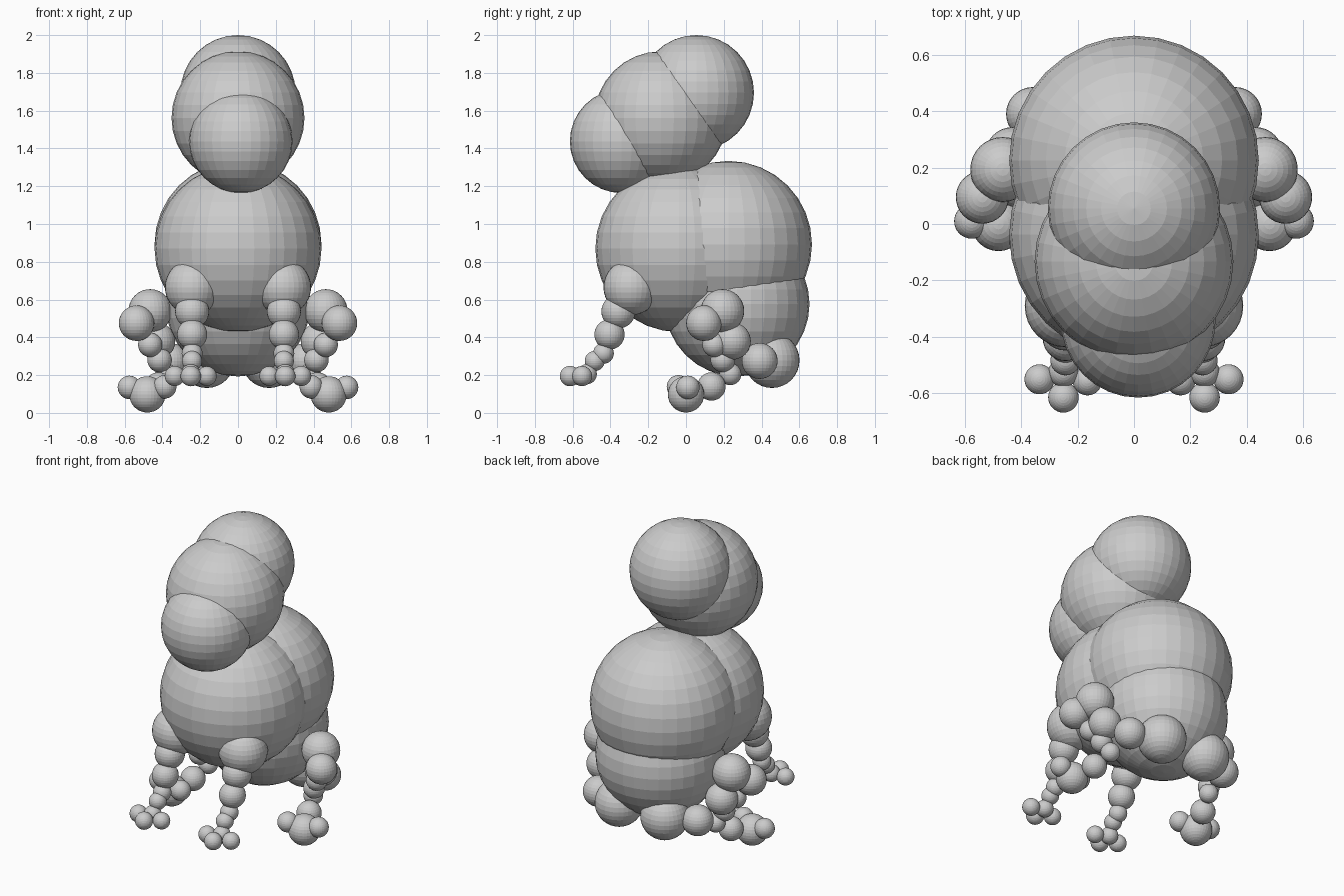
import bpy, bmesh
from mathutils import Matrix


def balls(name, spheres, side=1):
    """One object made of overlapping flat-faced spheres (x, y, z, radius)."""
    bm = bmesh.new()
    for x, y, z, r in spheres:
        bmesh.ops.create_uvsphere(bm, u_segments=32, v_segments=16, radius=r,
                                  matrix=Matrix.Translation((x * side, y, z)))
    mesh = bpy.data.meshes.new(name)
    bm.to_mesh(mesh)
    bm.free()
    ob = bpy.data.objects.new(name, mesh)
    bpy.context.collection.objects.link(ob)
    return ob


# Head, from crown to muzzle
balls("crown", [(0, 0.055, 1.695, 0.305)])
balls("head", [(0, -0.133, 1.562, 0.352)])
balls("muzzle", [(0.015, -0.341, 1.438, 0.274)])

# Body
balls("chest", [(0, -0.038, 0.87, 0.442)])
balls("back", [(0, 0.225, 0.892, 0.442)])
balls("belly", [(0, 0.27, 0.577, 0.384)])

# Limb chains, described for the +x side
front_leg = [
    (0.24, -0.29, 0.665, 0.147),    # shoulder
    (0.243, -0.358, 0.537, 0.09),
    (0.243, -0.405, 0.415, 0.08),
    (0.243, -0.437, 0.315, 0.055),
    (0.243, -0.483, 0.275, 0.053),
]
front_foot = [
    (0.25, -0.525, 0.205, 0.053),   # wrist
    (0.165, -0.555, 0.195, 0.052),  # toes
    (0.25, -0.614, 0.195, 0.054),
    (0.335, -0.55, 0.195, 0.053),
]
hind_thigh = [
    (0.165, 0.455, 0.278, 0.146),   # hip
    (0.358, 0.39, 0.275, 0.095),
    (0.43, 0.245, 0.38, 0.098),
    (0.465, 0.193, 0.54, 0.115),
    (0.537, 0.095, 0.475, 0.094),   # knee
]
hind_shin = [
    (0.465, 0.15, 0.36, 0.064),
    (0.415, 0.195, 0.28, 0.065),
    (0.38, 0.235, 0.205, 0.058),    # heel
]
hind_foot = [
    (0.42, 0.135, 0.14, 0.075),
    (0.48, 0.0, 0.098, 0.096),      # foot pad
    (0.575, 0.01, 0.135, 0.062),    # toes
    (0.388, -0.04, 0.138, 0.062),
]
limbs = {"front_leg": front_leg, "front_foot": front_foot, "hind_thigh": hind_thigh,
         "hind_shin": hind_shin, "hind_foot": hind_foot}
for label, side in (("right", 1), ("left", -1)):
    for name, chain in limbs.items():
        balls(f"{name}_{label}", chain, side)
